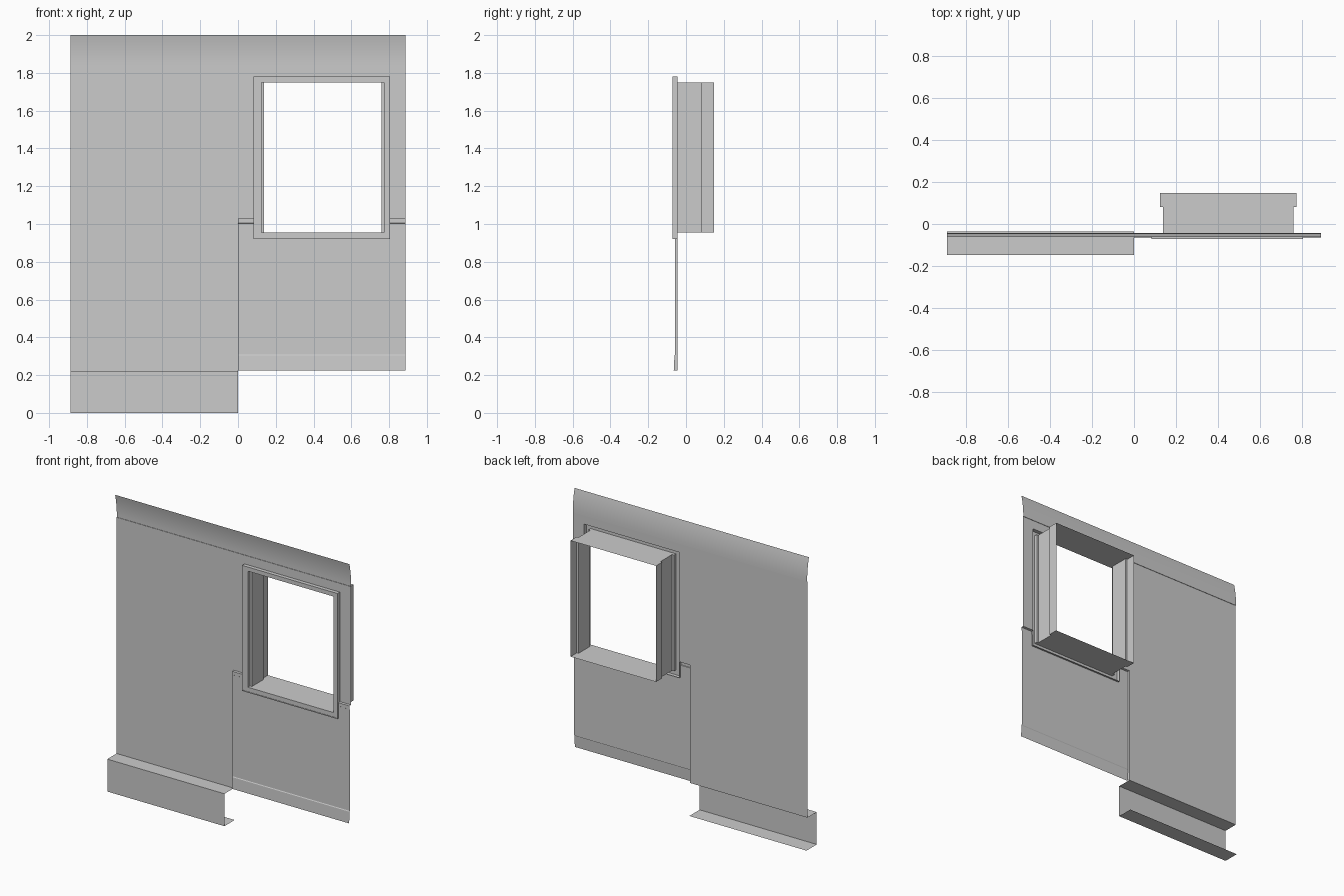
import bpy, bmesh, math

cube = bpy.data.objects.get("Cube")
if cube:
    bpy.data.objects.remove(cube, do_unlink=True)

# One plain grey for every part
GREY = (0.6, 0.6, 0.6, 1.0)
grey = bpy.data.materials.new("plain_grey")
grey.use_nodes = True
grey.diffuse_color = GREY
bsdf = next(n for n in grey.node_tree.nodes if n.type == 'BSDF_PRINCIPLED')
bsdf.inputs["Base Color"].default_value = GREY
bsdf.inputs["Roughness"].default_value = 0.8

HALF = 0.888      # half width of the wall
WALL_Y = -0.046   # plane of the wall sheet
WIN_L, WIN_R, WIN_B, WIN_T = 0.082, 0.804, 0.92, 1.78


def finish(name, bm, smooth=False):
    bmesh.ops.remove_doubles(bm, verts=bm.verts, dist=0.0005)
    bmesh.ops.dissolve_degenerate(bm, edges=bm.edges, dist=0.0003)
    mesh = bpy.data.meshes.new(name)
    bm.to_mesh(mesh)
    bm.free()
    mesh.materials.append(grey)
    obj = bpy.data.objects.new(name, mesh)
    bpy.context.scene.collection.objects.link(obj)
    if smooth:
        bpy.ops.object.select_all(action='DESELECT')
        obj.select_set(True)
        bpy.context.view_layer.objects.active = obj
        bpy.ops.object.shade_smooth_by_angle(angle=math.radians(30))
    return obj


def sweep(bm, profile, x0, x1):
    """Pull a (y, z) profile, listed top to bottom, along x as an open sheet."""
    a = [bm.verts.new((x0, y, z)) for y, z in profile]
    b = [bm.verts.new((x1, y, z)) for y, z in profile]
    for i in range(len(profile) - 1):
        bm.faces.new((a[i], a[i + 1], b[i + 1], b[i]))
    return a, b


# Wall sheet: left half full height, right half above the panel, window cut out
bm = bmesh.new()
xs = [-HALF, 0, WIN_L, WIN_R, HALF]
zs = [0.222, 1.03, WIN_T, 1.84]
for x0, x1 in zip(xs, xs[1:]):
    for z0, z1 in zip(zs, zs[1:]):
        in_window = x0 == WIN_L and z0 < WIN_T
        in_panel = x0 >= 0 and z0 < 1
        if not (in_window or in_panel):
            sweep(bm, [(WALL_Y, z1), (WALL_Y, z0)], x0, x1)
finish("wall", bm)

# Curved cove along the top, leaning forward as it rises
bm = bmesh.new()
steps = 8
cove = [(-0.043 - 0.019 * (i / steps) ** 2, 1.84 + 0.16 * i / steps)
        for i in range(steps, -1, -1)]
sweep(bm, cove + [(WALL_Y, 1.84)], -HALF, HALF)
finish("top_cove", bm, True)

# Boxed ledge under the left half, open at the back
bm = bmesh.new()
sweep(bm, [(WALL_Y, 0.222), (-0.147, 0.222), (-0.147, 0), (-0.036, 0)], -HALF, 0)
finish("bottom_ledge", bm)

# Lower right panel with skirting and rail, notched around the window
rail = [(WALL_Y, 1.03), (-0.061, 1.028), (-0.061, 1.005), (-0.058, 1.003)]
skirting = [(-0.058, 0.308), (-0.061, 0.303), (-0.065, 0.225)]
bm = bmesh.new()
left_edge, _ = sweep(bm, rail + [(-0.058, WIN_B)] + skirting, 0, WIN_L)
sweep(bm, [(-0.058, WIN_B)] + skirting, WIN_L, WIN_R)
sweep(bm, rail + [(-0.058, WIN_B)] + skirting, WIN_R, HALF)
corner = bm.verts.new((0, WALL_Y, 0.225))   # return against the wall
bm.faces.new(left_edge + [corner])
finish("lower_panel", bm)

# Window surround: rings from the outer trim edge through to the back of the lining
outer = (WIN_L, WIN_R, WIN_B, WIN_T)
lip = (0.087, 0.799, 0.925, 1.775)
inner = (0.124, 0.772, 0.955, 1.75)
jamb = (0.138, 0.759, 0.955, 1.75)
rings = [(outer, WALL_Y), (outer, -0.072), (lip, -0.072), (lip, -0.069),
         (inner, -0.069), (inner, -0.047), (jamb, -0.047), (jamb, 0.08),
         (inner, 0.08), (inner, 0.147)]


def loft(name, rings):
    bm = bmesh.new()
    loops = [[bm.verts.new(p) for p in
              ((l, y, b), (r, y, b), (r, y, t), (l, y, t))]
             for (l, r, b, t), y in rings]
    for one, two in zip(loops, loops[1:]):
        for i in range(4):
            j = (i + 1) % 4
            bm.faces.new((one[i], one[j], two[j], two[i]))
    return finish(name, bm)


loft("window_trim", rings[:6])
loft("window_lining", rings[5:])
